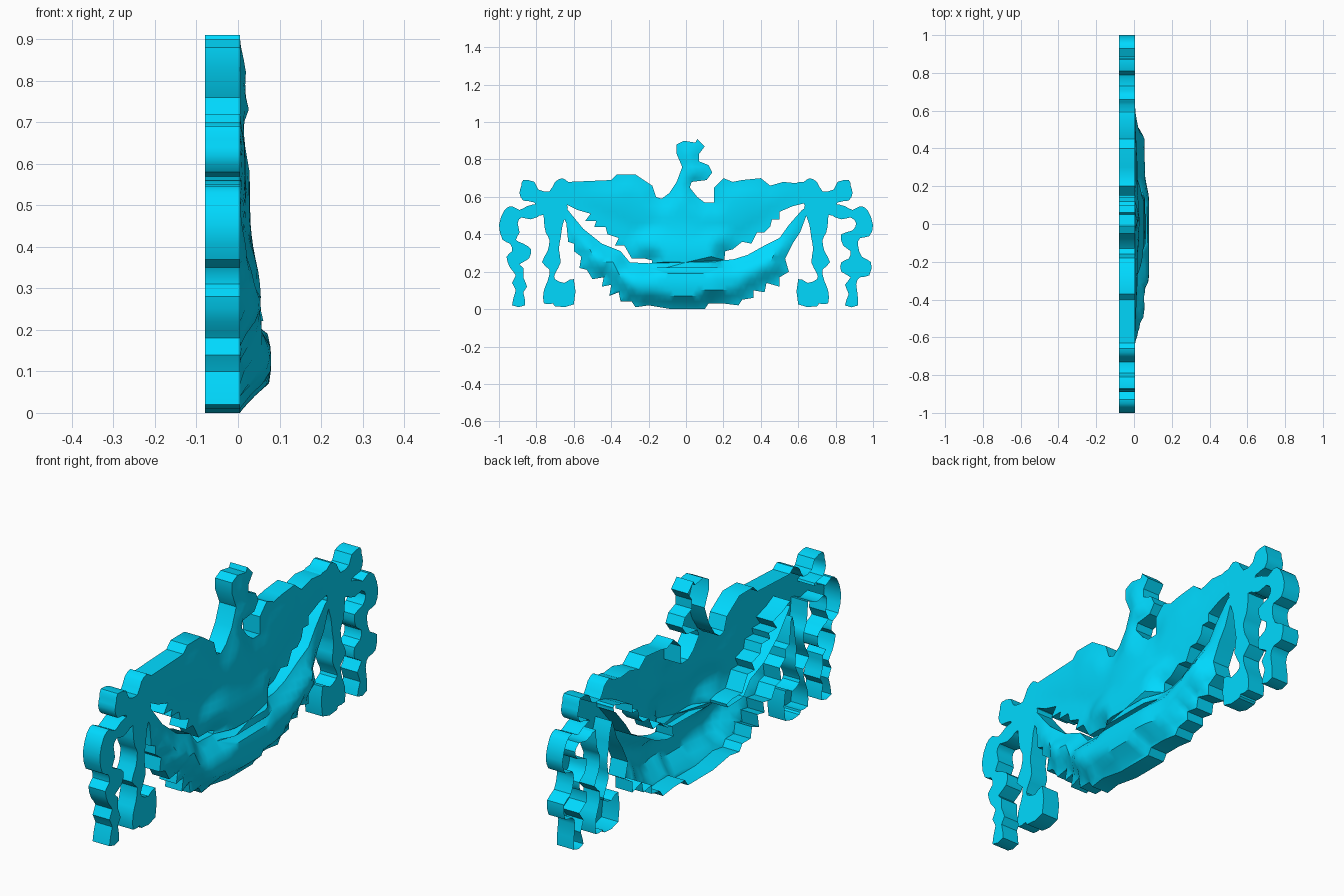
import bpy
from mathutils import Vector
from mathutils.geometry import delaunay_2d_cdt, intersect_point_line

BACK, RIM = -0.08, 0.005

# Outlines of each part, as (y, z) seen from the relief side (+x)
eagle = [
    # left wing top, neck and head
    (-.63, .68), (-.40, .69), (-.37, .72), (-.27, .72), (-.18, .66), (-.16, .60), (-.13, .59),
    (-.09, .62), (-.05, .68), (-.02, .76), (-.05, .83), (-.05, .88), (-.01, .90), (.05, .89),
    (.06, .91), (.10, .87), (.07, .83), (.07, .79), (.12, .77), (.14, .73), (.11, .69),
    (.03, .68), (.02, .65), (.06, .60), (.10, .57), (.15, .57),
    # right wing top, then feathers back to the breast
    (.15, .65), (.20, .70), (.25, .68), (.30, .69), (.40, .70), (.45, .66), (.52, .68), (.62, .67),
    (.65, .57), (.57, .55), (.50, .52), (.50, .48), (.46, .48), (.45, .44), (.42, .41), (.38, .41),
    (.35, .35), (.30, .36), (.25, .32), (.21, .31), (.20, .22), (-.19, .22),
    # left wing feathers
    (-.18, .26), (-.22, .27), (-.29, .27), (-.33, .34), (-.38, .34), (-.36, .38), (-.42, .40),
    (-.43, .44), (-.49, .44), (-.48, .47), (-.54, .47), (-.51, .51), (-.58, .53), (-.66, .57)]
garland = [
    # outer leafy edge, left to right
    (-.69, .57), (-.64, .46), (-.63, .36), (-.60, .35), (-.60, .31), (-.56, .28), (-.57, .22),
    (-.53, .21), (-.50, .16), (-.44, .17), (-.45, .12), (-.40, .13), (-.41, .07), (-.36, .09),
    (-.35, .04), (-.29, .04), (-.27, .01), (-.20, .02), (-.08, .00), (.10, .00), (.12, .03),
    (.20, .03), (.28, .02), (.30, .05), (.36, .06), (.36, .10), (.42, .09), (.43, .14), (.50, .12),
    (.50, .17), (.55, .20), (.53, .27), (.57, .35), (.61, .41), (.64, .49), (.67, .56),
    # inner edge, right to left
    (.62, .53), (.55, .45), (.50, .38), (.42, .34), (.33, .29), (.25, .265), (.0, .25),
    (-.20, .245), (-.30, .25), (-.35, .31), (-.45, .35), (-.55, .43), (-.64, .54)]
bow = [
    (-.87, .58), (-.89, .62), (-.88, .66), (-.87, .69), (-.81, .68), (-.79, .64), (-.73, .63),
    (-.70, .68), (-.66, .70), (-.63, .68), (-.58, .67), (-.61, .60), (-.64, .55), (-.70, .53),
    (-.78, .50), (-.81, .57)]
inner_ribbon = [
    (-.75, .56), (-.76, .48), (-.75, .41), (-.73, .37), (-.74, .31), (-.77, .25), (-.73, .21),
    (-.74, .15), (-.76, .10), (-.76, .03), (-.71, .03), (-.70, .015), (-.60, .025), (-.60, .16),
    (-.65, .14), (-.70, .16), (-.70, .19), (-.67, .25), (-.68, .32), (-.67, .38), (-.66, .45),
    (-.64, .51), (-.64, .57)]
outer_ribbon_left = [
    (-.79, .56), (-.85, .55), (-.89, .53), (-.93, .55), (-.97, .53), (-1.0, .45), (-.98, .37),
    (-.94, .35), (-.93, .31), (-.96, .28), (-.94, .22), (-.91, .18), (-.93, .14), (-.91, .10),
    (-.93, .02), (-.86, .02), (-.87, .09), (-.85, .12), (-.87, .17), (-.87, .22), (-.89, .24),
    (-.84, .27), (-.83, .32), (-.87, .35), (-.91, .37), (-.89, .41), (-.90, .46), (-.88, .49),
    (-.83, .48), (-.77, .51)]
outer_ribbon_right = [
    (.77, .51), (.83, .48), (.88, .49), (.91, .46), (.89, .42), (.83, .40), (.84, .34), (.88, .31),
    (.87, .27), (.83, .25), (.83, .20), (.88, .17), (.85, .13), (.87, .08), (.85, .02), (.92, .02),
    (.91, .13), (.93, .17), (.98, .18), (.99, .25), (.94, .28), (.92, .34), (.93, .38), (.98, .39),
    (1.0, .45), (.97, .53), (.93, .55), (.89, .53), (.85, .55), (.79, .56)]


def mirrored(pts):
    return [(-y, z) for y, z in reversed(pts)]


def rounded(pts):
    # add one soft in-between point on every edge
    out, n = [], len(pts)
    for i in range(n):
        a, b, c, d = (Vector(pts[(i + k) % n]) for k in (-1, 0, 1, 2))
        m = (b + c) * 0.5625 - (a + d) * 0.0625
        out += [pts[i], (min(max(m.x, -1), 1), m.y)]
    return out


parts = {"garland": garland, "eagle": eagle}
for label, pts in (("bow", bow), ("inner_ribbon", inner_ribbon)):
    parts[label + "_left"] = rounded(pts)
    parts[label + "_right"] = rounded(mirrored(pts))
parts["outer_ribbon_left"] = rounded(outer_ribbon_left)
parts["outer_ribbon_right"] = rounded(outer_ribbon_right)

# Ridge lines of the relief: (y, z, height, half width)
ridges = [
    [(-.66, .50, .005, .06), (-.55, .34, .04, .10), (-.47, .26, .055, .14), (-.37, .21, .055, .17),
     (-.26, .13, .08, .19), (.12, .12, .08, .19), (.26, .16, .058, .17), (.45, .25, .055, .14),
     (.55, .38, .025, .10), (.65, .50, .005, .06)],
    [(-.12, .27, .055, .20), (.12, .27, .055, .20)],
    [(.0, .30, .05, .25), (.0, .45, .03, .24), (.0, .58, .028, .14), (.03, .73, .034, .10),
     (.02, .88, .016, .08)],
    [(-.10, .50, .02, .15), (-.30, .60, .018, .14), (-.58, .62, .006, .07)],
    [(.10, .45, .02, .15), (.30, .56, .018, .14), (.58, .62, .006, .07)]]


def segment_distance(p, a, b):
    q, t = intersect_point_line(p, a, b)
    t = min(max(t, 0), 1)
    return (p - a.lerp(b, t)).length, t


def height(p):
    best = RIM
    for ridge in ridges:
        for a, b in zip(ridge, ridge[1:]):
            dist, t = segment_distance(p, Vector(a[:2]), Vector(b[:2]))
            h, w = (u + (v - u) * t for u, v in zip(a[2:], b[2:]))
            if dist < w:
                best = max(best, RIM + (h - RIM) * (1 - (dist / w) ** 2))
    # fade towards the open edge
    fade = min(segment_distance(p, verts[i], verts[j])[0] for i, j in rim) / 0.07
    return RIM + (best - RIM) * min(1, fade)


def inside(p, poly):
    hit = False
    for (y0, z0), (y1, z1) in zip(poly, poly[1:] + poly[:1]):
        if (z0 > p.y) != (z1 > p.y) and p.x < (y1 - y0) * (p.y - z0) / (z1 - z0) + y0:
            hit = not hit
    return hit


# Triangulate all outlines together with a grid of inner points
points, edges = [], []
for poly in parts.values():
    n, first = len(poly), len(points)
    points += [Vector(p) for p in poly]
    edges += [(first + i, first + (i + 1) % n) for i in range(n)]
step = 0.03
for i in range(-34, 35):
    for j in range(31):
        p = Vector((i * step + (j % 2) * step / 2, j * step + 0.011))
        if inside(p, garland) or inside(p, eagle):
            points.append(p)
verts, _, tris, *_ = delaunay_2d_cdt(points, edges, [], 0, 1e-5)
verts = [Vector(v) for v in verts]

# Sort triangles into parts; each belongs to the first outline that holds it
part_tris = {name: [] for name in parts}
directed = set()
for t in tris:
    t = list(t)
    a, b, c = (verts[i] for i in t)
    if (b - a).cross(c - a) < 0:
        t.reverse()
    for name, poly in parts.items():
        if inside((a + b + c) / 3, poly):
            part_tris[name].append(t)
            directed.update(zip(t, t[1:] + t[:1]))
            break
rim = {e for e in directed if e[::-1] not in directed}
count = len(verts)
coords = [(height(v), v.x, v.y) for v in verts] + [(BACK, v.x, v.y) for v in verts]

mat = bpy.data.materials.new("cyan_paint")
mat.diffuse_color = (0.0, 0.70, 1.0, 1)

# One open-backed shell per part: relief face plus side walls
for name, faces in part_tris.items():
    walls = [(b, a, a + count, b + count) for t in faces
             for a, b in zip(t, t[1:] + t[:1]) if (a, b) in rim]
    faces = [tuple(t) for t in faces] + walls
    used = sorted({i for f in faces for i in f})
    index = {v: k for k, v in enumerate(used)}
    mesh = bpy.data.meshes.new(name)
    mesh.from_pydata([coords[i] for i in used], [], [[index[i] for i in f] for f in faces])
    mesh.materials.append(mat)
    obj = bpy.data.objects.new(name, mesh)
    bpy.context.collection.objects.link(obj)
    bpy.ops.object.select_all(action='DESELECT')
    obj.select_set(True)
    bpy.context.view_layer.objects.active = obj
    bpy.ops.object.shade_smooth_by_angle(angle=0.6)
